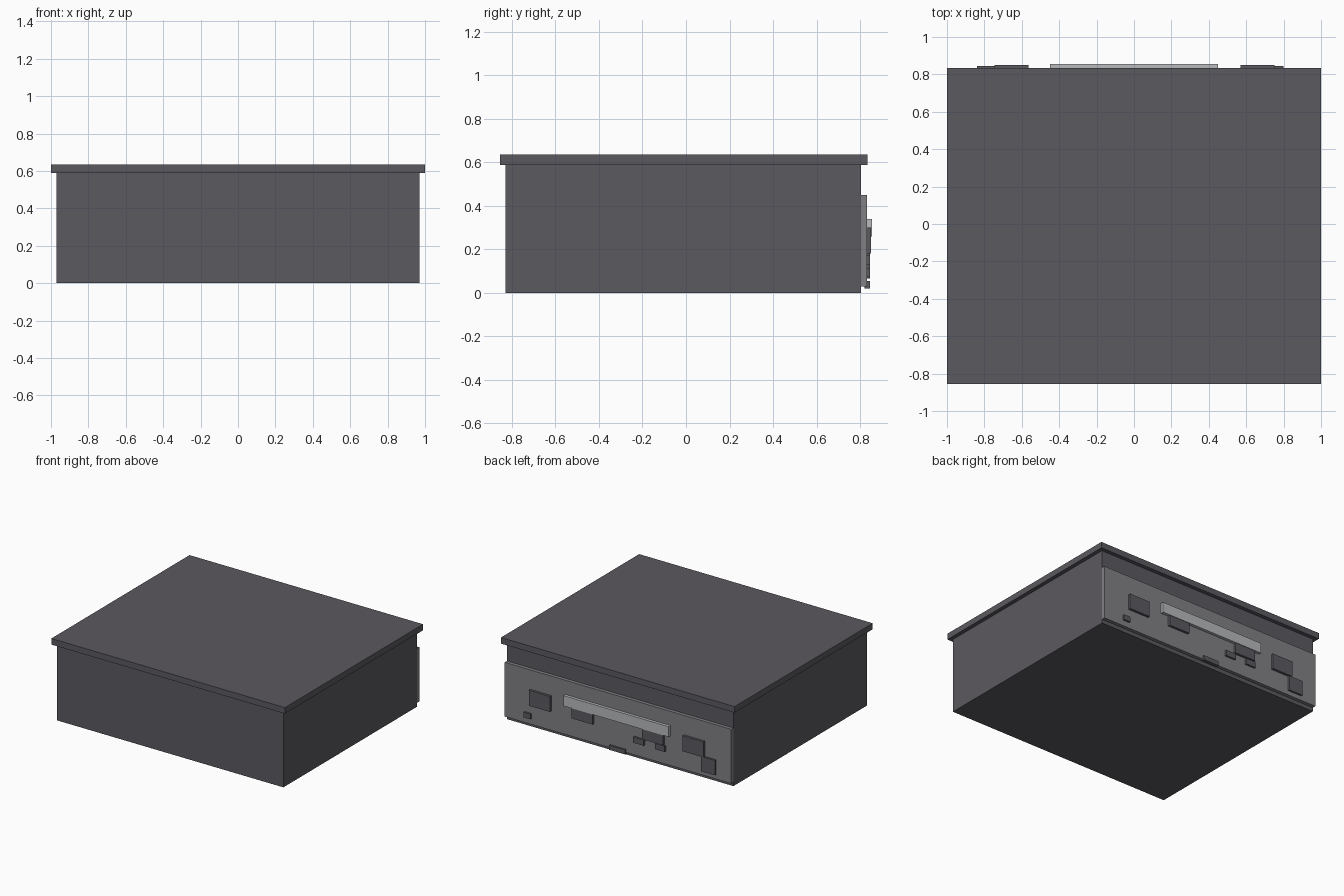
import bpy

cube = bpy.data.objects.get("Cube")
if cube:
    bpy.data.objects.remove(cube, do_unlink=True)


def material(name, color):
    mat = bpy.data.materials.new(name)
    mat.use_nodes = True
    mat.diffuse_color = (*color, 1)
    mat.node_tree.nodes["Principled BSDF"].inputs["Base Color"].default_value = (*color, 1)
    return mat


charcoal = material("charcoal", (0.105, 0.1, 0.115))
grey = material("mid grey", (0.22, 0.22, 0.235))
silver = material("light silver", (0.48, 0.49, 0.5))


def box(name, mat, xs, ys, zs):
    """Axis-aligned box from its minimum and maximum on each axis."""
    spans = (xs, ys, zs)
    bpy.ops.mesh.primitive_cube_add(size=1, location=[(a + b) / 2 for a, b in spans])
    obj = bpy.context.object
    obj.name = name
    obj.scale = [b - a for a, b in spans]
    bpy.ops.object.transform_apply(location=False, rotation=False, scale=True)
    obj.data.materials.append(mat)
    return obj


# Case, overhanging lid and rear panel
PANEL = 0.832
box("case_body", charcoal, (-0.97, 0.97), (-0.83, 0.805), (0, 0.59))
box("lid", charcoal, (-1, 1), (-0.855, 0.835), (0.588, 0.635))
box("rear_panel", grey, (-0.97, 0.97), (0.80, PANEL), (0.03, 0.45))

# Long bright handle bar
box("handle_bar", silver, (-0.45, 0.45), (PANEL - 0.01, 0.855), (0.26, 0.34))

# Row of four large sockets
for i, x in enumerate((-0.745, -0.40, 0.205, 0.57)):
    box(f"large_socket_{i + 1}", charcoal, (x, x + 0.18), (PANEL - 0.01, 0.851), (0.18, 0.30))

# Smaller sockets, buttons and latch
small_parts = {
    "power_socket": ((-0.84, -0.72), (0.065, 0.18)),
    "button_right": ((-0.41, -0.325), (0.13, 0.175)),
    "button_left": ((-0.23, -0.14), (0.13, 0.175)),
    "side_button": ((0.74, 0.80), (0.075, 0.115)),
    "bottom_latch": ((-0.07, 0.065), (0.02, 0.055)),
}
for name, (xs, zs) in small_parts.items():
    box(name, charcoal, xs, (0.82, 0.846), zs)
